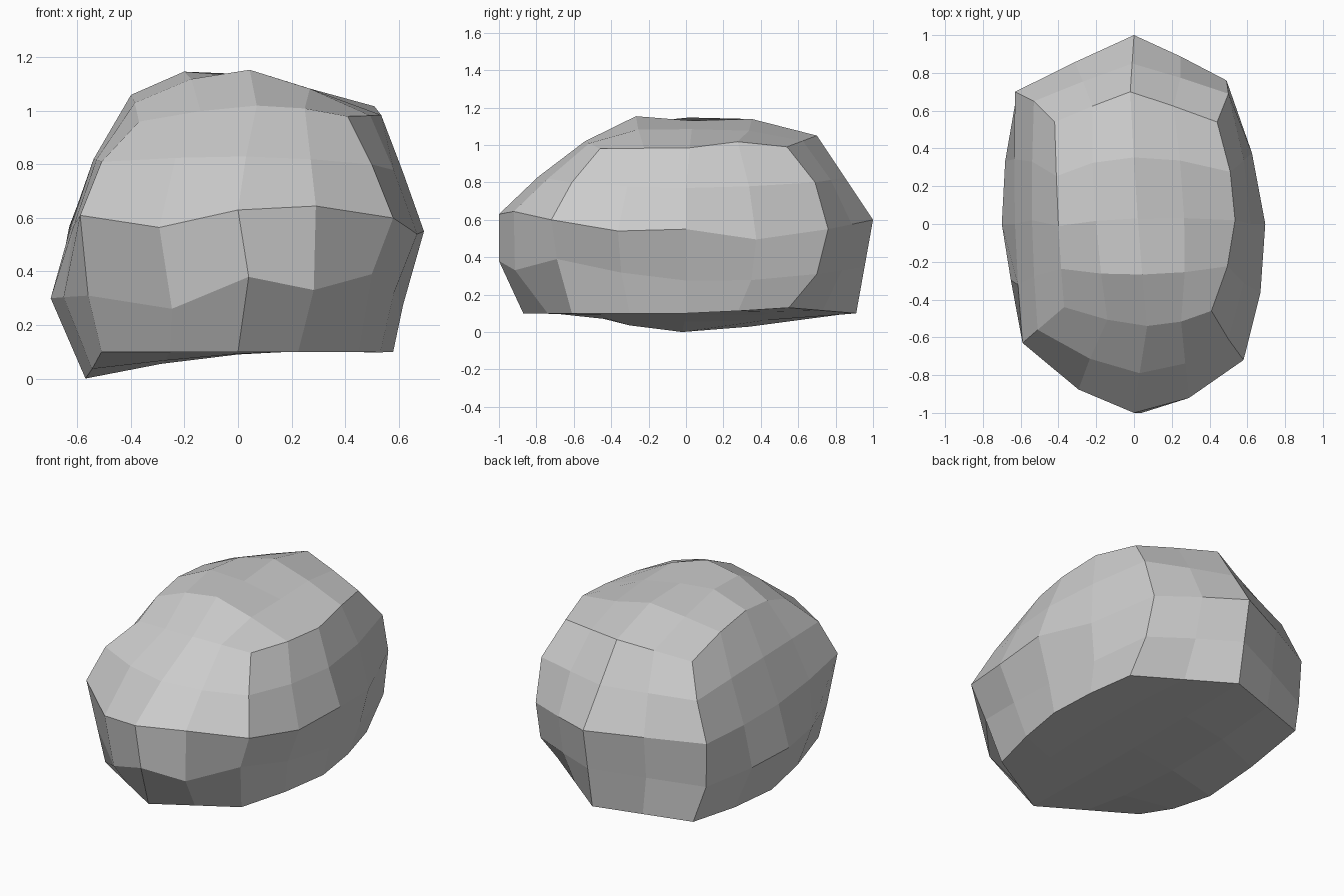
import bpy, bmesh
from mathutils import Vector

if "Cube" in bpy.data.objects:
    bpy.data.objects.remove(bpy.data.objects["Cube"])

# Cross-sections from base to shoulder, counter-clockwise from the front left corner:
# front left, front, front right, right, back right, back, back left, left
sections = [
    [(-.51, -.56, .10), (0, -.87, .10), (.45, -.61, .10), (.58, 0, .10),
     (.49, .55, .13), (0, .91, .10), (-.56, .73, .085), (-.57, -.02, 0)],
    [(-.56, -.57, .31), (.04, -1, .38), (.50, -.69, .39), (.617, 0, .275),
     (.50, .70, .31), (0, .955, .35), (-.62, .69, .30), (-.70, 0, .30)],
    [(-.59, -.63, .61), (0, -1, .63), (.58, -.72, .60), (.695, 0, .55),
     (.49, .76, .55), (0, 1, .60), (-.63, .70, .57), (-.63, 0, .55)],
    [(-.51, -.56, .81), (.03, -.79, .83), (.50, -.61, .80), (.617, 0, .77),
     (.50, .69, .80), (-.01, .85, .825), (-.53, .65, .79), (-.54, .02, .82)],
    [(-.37, -.44, .96), (.07, -.54, 1.02), (.41, -.46, .98), (.535, .02, .985),
     (.44, .54, .99), (-.02, .70, 1.05), (-.42, .54, .96), (-.40, -.01, 1.06)],
]
# How rounded each side is (front, right, back, left): 0 straight, 1 parabolic
round_base = (0, .6, 0, .6)
round_body = (.75, .8, .1, .8)


def curve(a, b, c, w=1):
    """Five points through three, between straight (w=0) and parabolic (w=1)."""
    a, b, c = Vector(a), Vector(b), Vector(c)
    s = w * (2 * b - a - c) / 8
    return [a, (a + b) / 2 + s, b.copy(), (b + c) / 2 + s, c]


def ring(s, rounding):
    pts = []
    for i in range(4):
        pts += curve(s[2 * i], s[2 * i + 1], s[(2 * i + 2) % 8], rounding[i])[:4]
    return pts


def cap(s, centre, border):
    """5 x 5 grid closing a ring through a centre point."""
    rows = [curve(*s[0:3]), curve(s[7], centre, s[3]), curve(s[6], s[5], s[4])]
    grid = [list(r) for r in zip(*(curve(*c) for c in zip(*rows)))]
    grid[0] = border[0:5]
    grid[4] = border[8:13][::-1]
    for j in (1, 2, 3):
        grid[j][0], grid[j][4] = border[16 - j], border[4 + j]
    return grid


def bump(grid, lifts):
    """Raise or lower single points so the edges wander like broken stone."""
    for row, col, dz in lifts:
        grid[row][col].z += dz


bm = bmesh.new()


def skin(grid):
    """Quads between neighbouring rows of points."""
    v = [[bm.verts.new(p) for p in row] for row in grid]
    for r0, r1 in zip(v, v[1:]):
        for i in range(len(r0) - 1):
            bm.faces.new((r0[i], r0[i + 1], r1[i + 1], r1[i]))


# Sides
rings = [ring(s, round_body if i else round_base) for i, s in enumerate(sections)]
bump(rings, ((1, 1, -.09), (1, 3, -.06), (2, 1, -.06), (2, 3, .025),
             (2, 5, -.03), (2, 7, -.05), (4, 7, .03)))
skin([r + r[:1] for r in rings])

# Crown
crown = cap(sections[-1], (.02, .03, 1.13), rings[-1])
bump(crown, ((1, 1, .03), (1, 2, .055), (1, 3, .02), (2, 1, .025), (3, 2, .025)))
skin(crown)

# Underside
skin(cap(sections[0], (0, 0, .09), rings[0]))

bmesh.ops.remove_doubles(bm, verts=bm.verts, dist=.002)
bmesh.ops.recalc_face_normals(bm, faces=bm.faces)
mesh = bpy.data.meshes.new("rock")
bm.to_mesh(mesh)
bm.free()
bpy.context.collection.objects.link(bpy.data.objects.new("rock", mesh))
